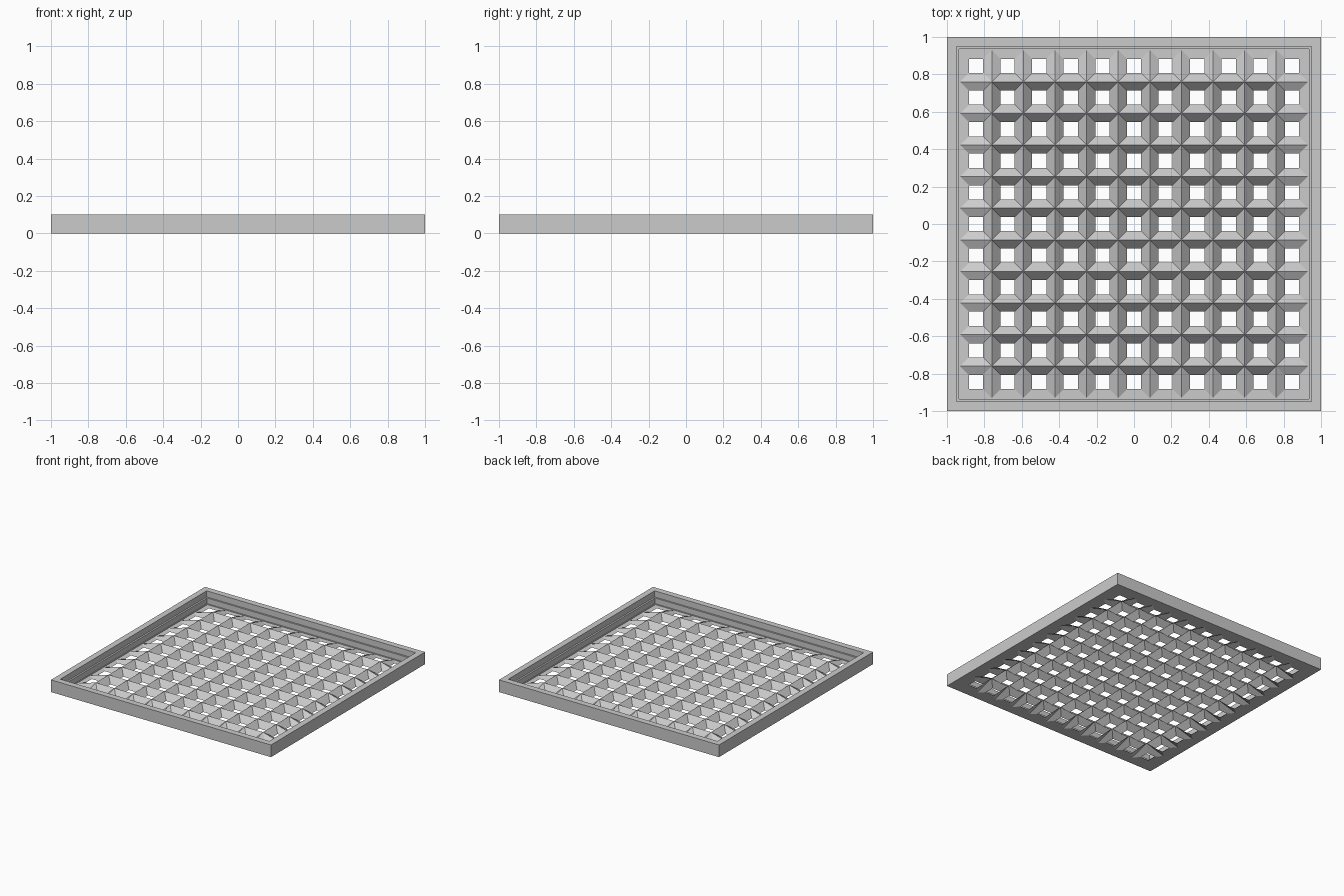
import bpy, bmesh

cube = bpy.data.objects.get("Cube")
if cube:
    bpy.data.objects.remove(cube, do_unlink=True)

CELLS = 11        # openings per side
PITCH = 0.169     # cell size
HOLE = 0.038      # half width of an opening
RIDGE = 0.05      # height of the ridges between cells
HALF = CELLS * PITCH / 2

gray = bpy.data.materials.new("light_gray")
gray.use_nodes = True
color = (0.6, 0.6, 0.6, 1)
gray.diffuse_color = color
gray.node_tree.nodes["Principled BSDF"].inputs["Base Color"].default_value = color


def finish(name, bm):
    """Turn a bmesh into a named object with the gray material."""
    mesh = bpy.data.meshes.new(name)
    bm.to_mesh(mesh)
    bm.free()
    mesh.materials.append(gray)
    obj = bpy.data.objects.new(name, mesh)
    bpy.context.collection.objects.link(obj)
    return obj


def square(bm, r, z):
    return [bm.verts.new((r * sx, r * sy, z))
            for sx, sy in ((-1, -1), (1, -1), (1, 1), (-1, 1))]


# Frame: stepped profile swept around the square
profile = [(HALF, 0), (1, 0), (1, 0.1), (0.95, 0.1), (0.95, 0.05),
           (0.936, 0.05), (0.936, 0.004), (HALF, 0.004)]
bm = bmesh.new()
loops = [square(bm, r, z) for r, z in profile]
for i, a in enumerate(loops):
    b = loops[(i + 1) % len(loops)]
    for k in range(4):
        n = (k + 1) % 4
        bm.faces.new((a[k], a[n], b[n], b[k]))
bmesh.ops.recalc_face_normals(bm, faces=bm.faces)
finish("frame", bm)

# Grille: folded sheet whose ridges fall to the floor at the border
bm = bmesh.new()
grid = {}
for i in range(CELLS + 1):
    for j in range(CELLS + 1):
        inside = 0 < i < CELLS and 0 < j < CELLS
        grid[i, j] = bm.verts.new((i * PITCH - HALF, j * PITCH - HALF,
                                   RIDGE if inside else 0))
for i in range(CELLS):
    for j in range(CELLS):
        outer = [grid[i, j], grid[i + 1, j], grid[i + 1, j + 1], grid[i, j + 1]]
        cx, cy = (i + 0.5) * PITCH - HALF, (j + 0.5) * PITCH - HALF
        inner = square(bm, HOLE, 0)
        for v in inner:
            v.co.x += cx
            v.co.y += cy
        for k in range(4):
            n = (k + 1) % 4
            bm.faces.new((outer[k], outer[n], inner[n], inner[k]))
finish("grille", bm)
